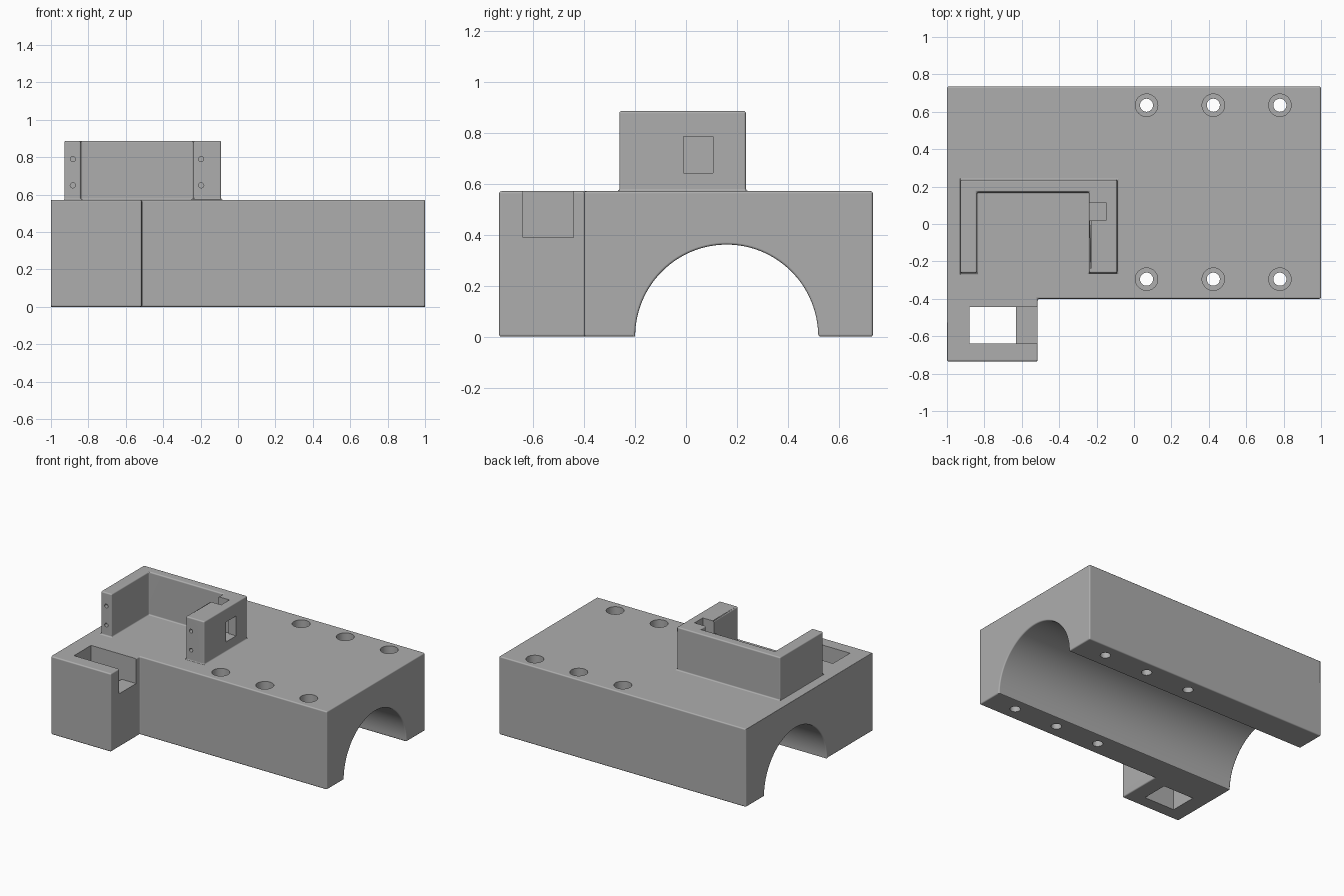
import bpy, bmesh, math
from mathutils import Vector

cube = bpy.data.objects.get("Cube")
if cube:
    bpy.data.objects.remove(cube, do_unlink=True)

grey = bpy.data.materials.new("plain grey")
grey.use_nodes = True
colour = (0.42, 0.42, 0.42, 1)
grey.diffuse_color = colour
grey.node_tree.nodes["Principled BSDF"].inputs["Base Color"].default_value = colour


def prism(name, points, sweep):
    """Close a flat outline and sweep it into a solid."""
    bm = bmesh.new()
    face = bm.faces.new([bm.verts.new(p) for p in points])
    swept = bmesh.ops.extrude_face_region(bm, geom=[face])
    moved = [g for g in swept["geom"] if isinstance(g, bmesh.types.BMVert)]
    bmesh.ops.translate(bm, verts=moved, vec=Vector(sweep))
    bmesh.ops.recalc_face_normals(bm, faces=bm.faces[:])
    mesh = bpy.data.meshes.new(name)
    bm.to_mesh(mesh)
    bm.free()
    mesh.materials.append(grey)
    obj = bpy.data.objects.new(name, mesh)
    bpy.context.collection.objects.link(obj)
    return obj


def plan(name, outline, z0, z1):
    return prism(name, [(x, y, z0) for x, y in outline], (0, 0, z1 - z0))


def box(name, x0, x1, y0, y1, z0, z1):
    return plan(name, [(x0, y0), (x1, y0), (x1, y1), (x0, y1)], z0, z1)


def rod(name, centre, radius, sweep, sides=32):
    """Round cutter running along z or y."""
    c = Vector(centre)
    side = Vector((0, 1, 0)) if sweep[2] else Vector((0, 0, 1))
    ring = [2 * math.pi * i / sides for i in range(sides)]
    pts = [c + radius * (math.cos(a) * Vector((1, 0, 0)) + math.sin(a) * side) for a in ring]
    return prism(name, pts, sweep)


def apply(obj, kind, **settings):
    mod = obj.modifiers.new(kind.title(), kind)
    for key, value in settings.items():
        setattr(mod, key, value)
    bpy.context.view_layer.objects.active = obj
    bpy.ops.object.modifier_apply(modifier=mod.name)


def combine(obj, other, operation):
    other.hide_render = True
    apply(obj, "BOOLEAN", object=other, operation=operation, solver="EXACT")
    bpy.data.objects.remove(other, do_unlink=True)


TOP, RIM = 0.572, 0.887

# Block with the side lug
block = plan("mounting_block", [(-1, -0.735), (-0.515, -0.735), (-0.515, -0.4),
                                (1, -0.4), (1, 0.735), (-1, 0.735)], 0, TOP)

# Semicircular tunnel along the whole length
arc = [math.pi * i / 56 for i in range(57)]
tunnel = [(-1.2, 0.16 + 0.36 * math.cos(a), 0.362 * math.sin(a)) for a in arc]
tunnel += [(-1.2, -0.2, -0.2), (-1.2, 0.52, -0.2)]
combine(block, prism("tunnel_cutter", tunnel, (2.4, 0, 0)), "DIFFERENCE")

# U-shaped bracket on top
bracket = plan("bracket", [(-0.928, -0.262), (-0.84, -0.262), (-0.84, 0.17), (-0.24, 0.17),
                           (-0.24, -0.262), (-0.09, -0.262), (-0.09, 0.236), (-0.928, 0.236)],
               0.45, RIM)
combine(block, bracket, "UNION")

# Softened edges
apply(block, "BEVEL", width=0.009, segments=3, limit_method="ANGLE", angle_limit=math.radians(40))

# Lug pocket: a through hole and a shallow notch opening sideways
combine(block, box("pocket_cutter", -0.88, -0.632, -0.64, -0.443, -0.1, 0.8), "DIFFERENCE")
combine(block, box("notch_cutter", -0.88, -0.4, -0.64, -0.443, 0.39, 0.8), "DIFFERENCE")

# Window and cable slot in the thick bracket arm
combine(block, box("window_cutter", -0.3, 0, -0.01, 0.107, 0.643, 0.788), "DIFFERENCE")
combine(block, box("slot_cutter", -0.3, -0.15, 0.02, 0.115, 0.643, 1), "DIFFERENCE")

# Counterbored bolt holes
for x in (0.067, 0.424, 0.78):
    for y in (-0.295, 0.635):
        combine(block, rod("bolt_cutter", (x, y, -0.1), 0.035, (0, 0, 0.9)), "DIFFERENCE")
        combine(block, rod("bore_cutter", (x, y, 0.38), 0.06, (0, 0, 0.4)), "DIFFERENCE")

# Pilot holes in the front ends of the bracket arms
for x in (-0.883, -0.197):
    for z in (0.65, 0.79):
        combine(block, rod("pilot_cutter", (x, -0.35, z), 0.014, (0, 0.23, 0), 16), "DIFFERENCE")

# Shading
bpy.ops.object.select_all(action="DESELECT")
block.select_set(True)
bpy.context.view_layer.objects.active = block
bpy.ops.object.shade_smooth_by_angle(angle=math.radians(35))
block.modifiers.new("Even shading", "WEIGHTED_NORMAL").keep_sharp = True
